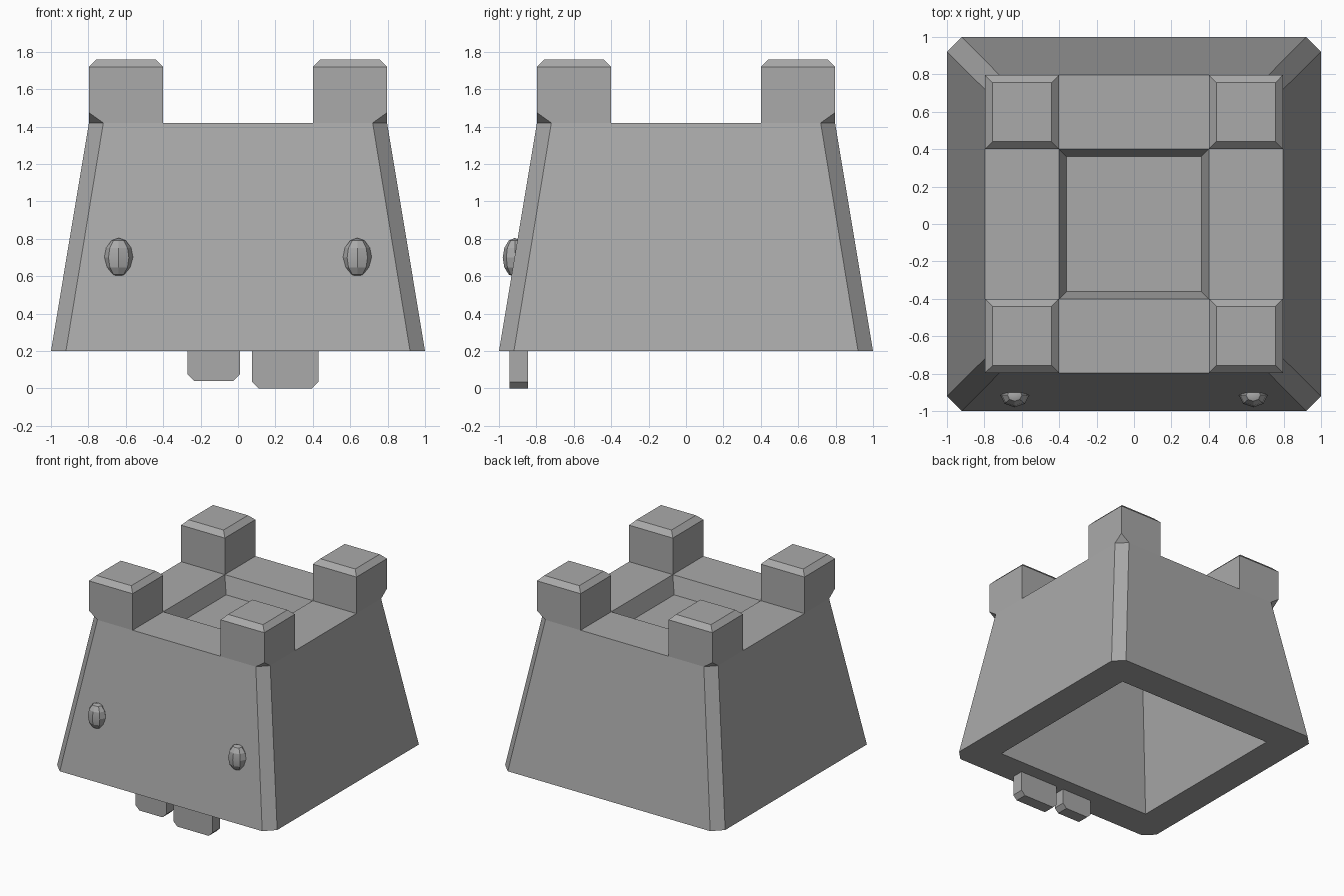
import bpy, bmesh, math
from mathutils import Vector

cube = bpy.data.objects.get("Cube")
if cube:
    bpy.data.objects.remove(cube, do_unlink=True)

stone = bpy.data.materials.new("stone grey")
stone.use_nodes = True
colour = (0.4, 0.4, 0.4, 1)
stone.diffuse_color = colour
stone.node_tree.nodes["Principled BSDF"].inputs["Base Color"].default_value = colour


def finish(name, bm):
    """Turn a bmesh into a named grey object."""
    bmesh.ops.recalc_face_normals(bm, faces=bm.faces)
    mesh = bpy.data.meshes.new(name)
    bm.to_mesh(mesh)
    bm.free()
    mesh.materials.append(stone)
    obj = bpy.data.objects.new(name, mesh)
    bpy.context.collection.objects.link(obj)
    bpy.ops.object.select_all(action="DESELECT")
    obj.select_set(True)
    bpy.context.view_layer.objects.active = obj
    bpy.ops.object.shade_smooth_by_angle(angle=math.radians(20))
    return obj


def box(lo, hi):
    bm = bmesh.new()
    bmesh.ops.create_cube(bm, size=1)
    lo, hi = Vector(lo), Vector(hi)
    for v in bm.verts:
        v.co = (lo + hi) / 2 + v.co * (hi - lo)
    return bm


def ring(bm, half, cut, z):
    """Square ring with its corners cut off."""
    a, b = half, half - cut
    pts = [(b, -a), (a, -b), (a, b), (b, a), (-b, a), (-a, b), (-a, -b), (-b, -a)]
    return [bm.verts.new((x, y, z)) for x, y in pts]


# Hollow tapered body: inner ceiling, inner rim, outer wall, top, sunken floor
bm = bmesh.new()
sections = [(0.55, 0, 1.23), (0.73, 0, 0.2), (1, 0.08, 0.2),
            (0.797, 0.077, 1.42), (0.4, 0, 1.42), (0.36, 0, 1.28)]
rings = [ring(bm, *s) for s in sections]
for r, s in zip(rings, rings[1:]):
    for i in range(8):
        j = (i + 1) % 8
        bm.faces.new((r[i], r[j], s[j], s[i]))
bm.faces.new(rings[0])
bm.faces.new(rings[-1])
bmesh.ops.remove_doubles(bm, verts=bm.verts, dist=0.0001)
finish("body", bm)

# Corner posts, bevelled on top and clipped at the lower outer corner
for side, sx in (("left", 1), ("right", -1)):
    for end, sy in (("front", -1), ("back", 1)):
        bm = box((0.4, 0.4, 1.42), (0.797, 0.797, 1.76))
        top = [e for e in bm.edges if all(v.co.z > 1.7 for v in e.verts)]
        bmesh.ops.bevel(bm, geom=top, offset=0.04, segments=1, affect="EDGES")
        cut = bmesh.ops.bisect_plane(
            bm, geom=bm.verts[:] + bm.edges[:] + bm.faces[:],
            plane_co=(0.797, 0.797, 1.475), plane_no=(1, 1, -1.4), clear_outer=True)
        edges = [g for g in cut["geom_cut"] if isinstance(g, bmesh.types.BMEdge)]
        bmesh.ops.holes_fill(bm, edges=edges)
        for v in bm.verts:
            v.co.x *= sx
            v.co.y *= sy
        finish(f"post_{end}_{side}", bm)

# Oval eyes set into the sloping front
for side, sx in (("left", 1), ("right", -1)):
    bm = bmesh.new()
    bmesh.ops.create_uvsphere(bm, u_segments=8, v_segments=6, radius=1)
    for v in bm.verts:
        x, y, z = v.co
        v.co = (0.638 * sx + x * 0.077, -0.915 + y * 0.065, 0.7 + z * 0.105)
    finish(f"eye_{side}", bm)

# Two teeth under the front rim with bevelled lower corners
for name, x0, x1, z0 in (("tooth_right", -0.27, 0.01, 0.04),
                         ("tooth_left", 0.075, 0.43, 0)):
    bm = box((x0, -0.945, z0), (x1, -0.845, 0.21))
    low = [e for e in bm.edges if all(v.co.z < 0.1 for v in e.verts)
           and abs(e.verts[0].co.y - e.verts[1].co.y) > 0.05]
    bmesh.ops.bevel(bm, geom=low, offset=0.035, segments=1, affect="EDGES")
    finish(name, bm)
